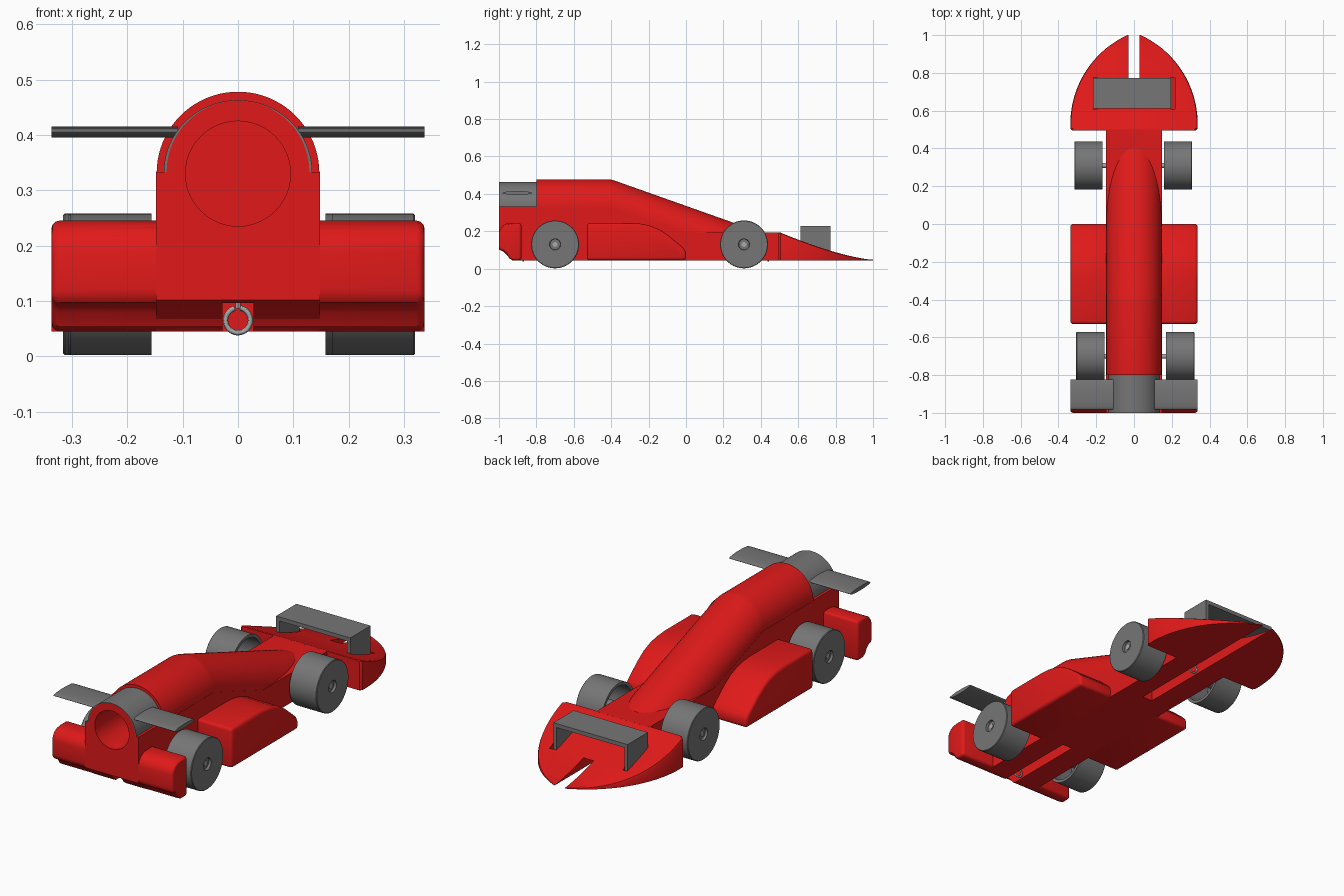
import bpy, bmesh
from math import sin, cos, pi, sqrt, radians

if "Cube" in bpy.data.objects:
    bpy.data.objects.remove(bpy.data.objects["Cube"])

red = bpy.data.materials.new("red_paint")
red.diffuse_color = (0.75, 0.01, 0.01, 1)
red.use_nodes = True
red.node_tree.nodes["Principled BSDF"].inputs["Base Color"].default_value = red.diffuse_color
grey = bpy.data.materials.new("grey_plastic")
grey.diffuse_color = (0.18, 0.18, 0.18, 1)
grey.use_nodes = True
grey.node_tree.nodes["Principled BSDF"].inputs["Base Color"].default_value = grey.diffuse_color
steel = bpy.data.materials.new("steel")
steel.diffuse_color = (0.4, 0.4, 0.4, 1)
steel.use_nodes = True
steel.node_tree.nodes["Principled BSDF"].inputs["Base Color"].default_value = steel.diffuse_color


def loft(name, sections, mat=None, ring=False, bevel=0, cutters=()):
    """Skin a list of matching closed cross-sections into one object."""
    bm = bmesh.new()
    rows = [[bm.verts.new(p) for p in s] for s in sections]
    n = len(rows[0])
    for i in range(len(rows) if ring else len(rows) - 1):
        a, b = rows[i], rows[(i + 1) % len(rows)]
        for j in range(n):
            k = (j + 1) % n
            bm.faces.new((a[j], a[k], b[k], b[j]))
    if not ring:
        bm.faces.new(rows[0])
        bm.faces.new(rows[-1])
    bmesh.ops.remove_doubles(bm, verts=bm.verts, dist=1e-5)
    bmesh.ops.recalc_face_normals(bm, faces=bm.faces)
    me = bpy.data.meshes.new(name)
    bm.to_mesh(me)
    bm.free()
    ob = bpy.data.objects.new(name, me)
    bpy.context.collection.objects.link(ob)
    if mat:
        me.materials.append(mat)
    bpy.ops.object.select_all(action='DESELECT')
    bpy.context.view_layer.objects.active = ob
    ob.select_set(True)
    if bevel:
        m = ob.modifiers.new("bevel", 'BEVEL')
        m.width, m.segments, m.limit_method, m.angle_limit = bevel, 3, 'ANGLE', radians(40)
        bpy.ops.object.modifier_apply(modifier=m.name)
    for c in cutters:
        m = ob.modifiers.new("cut", 'BOOLEAN')
        m.operation, m.object, m.solver = 'DIFFERENCE', c, 'EXACT'
        bpy.ops.object.modifier_apply(modifier=m.name)
    bpy.ops.object.shade_smooth_by_angle(angle=radians(30))
    return ob


def box(name, x0, x1, y0, y1, z0, z1, mat=None, **kw):
    return loft(name, [[(x, y0, z0), (x, y1, z0), (x, y1, z1), (x, y0, z1)]
                       for x in (x0, x1)], mat, **kw)


def extrude_x(name, profile, x0, x1, mat, **kw):
    return loft(name, [[(x, y, z) for y, z in profile] for x in (x0, x1)], mat, **kw)


def circle(r, n=32):
    return [(r * cos(2 * pi * i / n), r * sin(2 * pi * i / n)) for i in range(n)]


# Cutters: gas chamber, two underside grooves, nose wing pockets
chamber = loft("chamber_cutter", [[(x, y, 0.33 + z) for x, z in circle(0.095, 48)]
                                  for y in (-1.1, -0.5)])
rear_groove = box("rear_groove_cutter", -0.028, 0.028, -1.1, -0.5, -0.1, 0.096)
front_groove = box("front_groove_cutter", -0.028, 0.028, 0.1, 1.1, -0.1, 0.096)
pockets = [box("pocket_cutter", min(s * 0.193, s * 0.217), max(s * 0.193, s * 0.217),
               0.61, 0.775, 0.065, 0.3) for s in (-1, 1)]
cutters = [chamber, rear_groove, front_groove] + pockets


# Main body: arched section that slopes down toward the nose
def arch(y, spring, r, bottom):
    w = 0.148
    top = [(r * cos(pi * i / 40), y, spring + r * sin(pi * i / 40)) for i in range(41)]
    return [(-w, y, spring), (-w, y, bottom), (w, y, bottom), (w, y, spring)] + top


loft("main_body", [arch(*a) for a in (
    (-1, 0.333, 0.129, 0.102), (-0.975, 0.333, 0.129, 0.09), (-0.93, 0.333, 0.129, 0.045),
    (-0.8, 0.333, 0.129, 0.045), (-0.8, 0.331, 0.147, 0.045), (-0.41, 0.331, 0.147, 0.045),
    (-0.39, 0.327, 0.147, 0.045), (0.4, 0.047, 0.147, 0.045))],
    red, cutters=[chamber, rear_groove, front_groove])
box("front_chassis", -0.148, 0.148, -0.1, 0.5, 0.045, 0.193, red, cutters=[front_groove])

# Rear bumper bar
bumper = [(-0.88, 0.045), (-0.925, 0.045), (-0.945, 0.055), (-0.96, 0.08), (-0.975, 0.093),
          (-0.99, 0.097), (-1, 0.107), (-1, 0.19), (-0.995, 0.21), (-0.98, 0.23),
          (-0.96, 0.241), (-0.935, 0.245), (-0.88, 0.245)]
extrude_x("rear_bumper", bumper, -0.337, 0.337, red, bevel=0.014, cutters=[chamber, rear_groove])

# Side pods
pod = [(-0.53, 0.045), (-0.53, 0.245), (-0.3, 0.245), (-0.24, 0.24), (-0.19, 0.229),
       (-0.14, 0.208), (-0.09, 0.175), (-0.03, 0.125), (-0.008, 0.104), (0, 0.085), (0, 0.045)]
for s, side in ((-1, "left"), (1, "right")):
    extrude_x(side + "_side_pod", pod, s * 0.12, s * 0.337, red, bevel=0.015)


# Pointed nose: ogive in plan, concave ramp in profile
def nose_section(y):
    R = 0.517
    w = 0.337 - (R - sqrt(R * R - max(0, y - 0.53) ** 2))
    t = 0.048 + 0.147 * (max(0, 1 - y) / 0.5) ** 1.42
    if y < 0.505:
        w, t = w - 0.01, t - 0.004
    c = min(0.012, (t - 0.045) * 0.4)
    return [(-w, y, 0.045), (w, y, 0.045), (w, y, t - c), (w - c * 0.3, y, t - c * 0.3),
            (w - c, y, t), (c - w, y, t), (c * 0.3 - w, y, t - c * 0.3), (-w, y, t - c)]


nose_ys = [0.495, 0.506] + [0.53 + 0.02 * i for i in range(24)] + [1.0]
loft("nose", [nose_section(y) for y in nose_ys], red, cutters=[front_groove] + pockets)

# Front wing: bridge sitting in the nose pockets, slightly off centre
bridge = [(-0.217, 0.067), (-0.217, 0.228), (0.195, 0.228), (0.195, 0.067),
          (0.177, 0.067), (0.177, 0.208), (-0.199, 0.208), (-0.199, 0.067)]
loft("front_wing", [[(x, y, z) for x, z in bridge] for y in (0.612, 0.773)], grey)

# Rear wing: half sleeve around the tail plus two thin blades
outer = [(cos(pi * i / 40), sin(pi * i / 40)) for i in range(41)]
sleeve = [(0.134 * x, 0.333 + 0.13 * z) for x, z in outer] + \
         [(0.128 * x, 0.333 + 0.125 * z) for x, z in reversed(outer)]
loft("rear_wing_sleeve", [[(x, y, z) for x, z in sleeve] for y in (-1, -0.8)], grey)
blade = [(-0.902 + 0.079 * y, 0.405 + 0.01 * z) for y, z in circle(1)]
for s, side in ((-1, "left"), (1, "right")):
    extrude_x(side + "_rear_wing_blade", blade, s * 0.108, s * 0.337, grey)

# Hollow wheels: (distance in from the outer face, radius), revolved about x
rim = [(0.012, 0.011), (0.012, 0.028), (0, 0.03), (0, 0.125), (0.003, 0.128), (0.15, 0.128),
       (0.15, 0.113), (0.02, 0.113), (0.02, 0.036), (0.13, 0.03), (0.13, 0.011)]
for name, y, left, right in (("rear", -0.7, -0.306, 0.32), ("front", 0.31, -0.316, 0.308)):
    for side, face, d in (("left", left, 1), ("right", right, -1)):
        loft(f"{name}_{side}_wheel",
             [[(face + d * a, y + r * c, 0.13 + r * s) for a, r in rim]
              for c, s in circle(1, 56)], grey, ring=True)
    extrude_x(name + "_axle", [(y + a, 0.13 + b) for a, b in circle(0.013, 20)],
              left + 0.008, right - 0.008, steel)

# Screw eyes for the guide line, open at the top
for name, y in (("rear", -0.87), ("front", 0.44)):
    angles = [radians(105 + 335 * i / 36) for i in range(37)]
    loft(name + "_screw_eye",
         [[((0.0225 + u) * cos(t), y + v, 0.065 + (0.0225 + u) * sin(t))
           for u, v in circle(0.0048, 12)] for t in angles], steel)
    loft(name + "_screw_shank", [[(u, y + v, z) for u, v in circle(0.0048, 12)]
                                 for z in (0.086, 0.13)], steel)

# Remove the cutters now that they are applied
for c in cutters:
    bpy.data.objects.remove(c, do_unlink=True)
